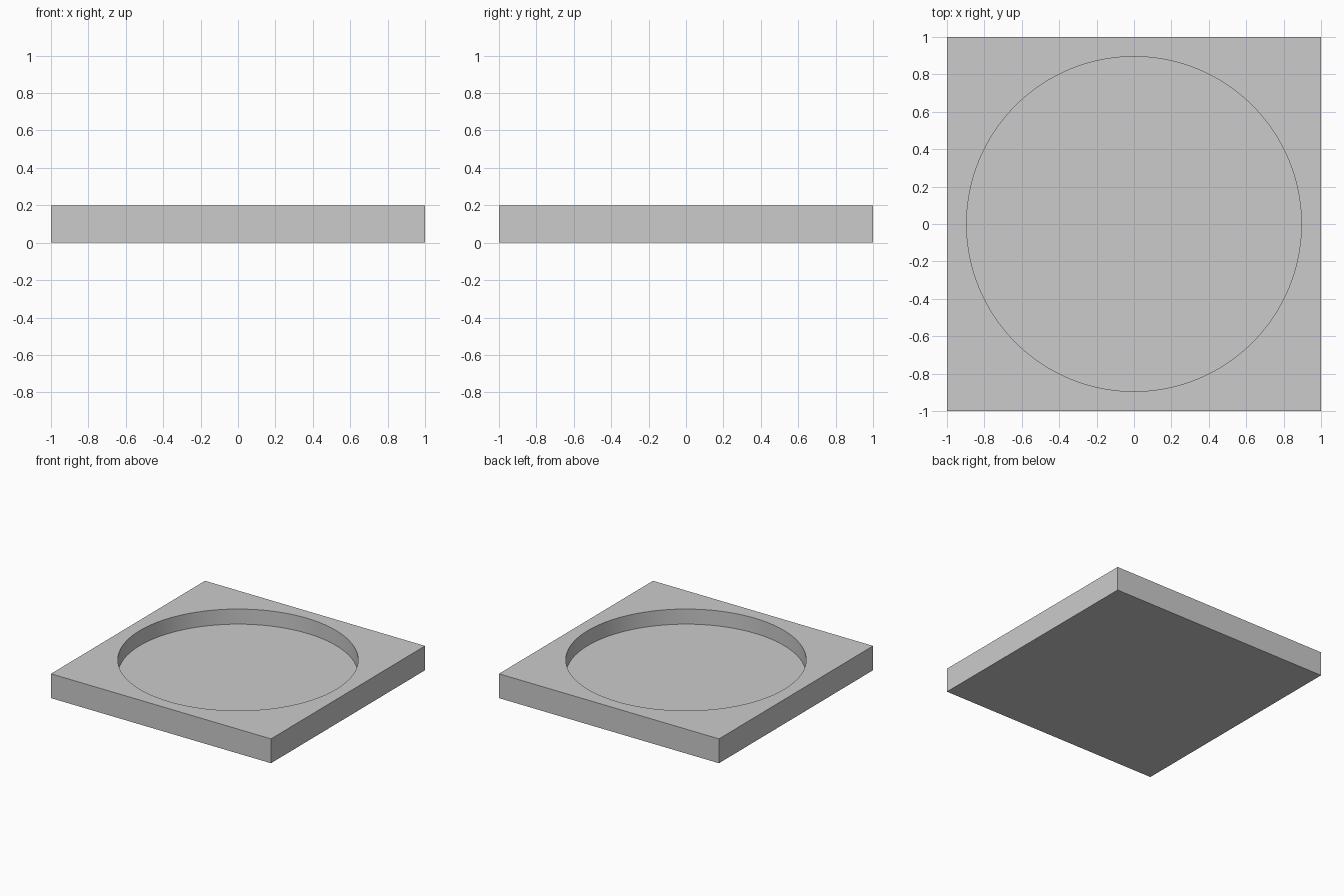
import bpy, bmesh
from math import cos, sin, tau

HALF, HEIGHT = 1.0, 0.2
RADIUS, FLOOR = 0.895, 0.076
SEGMENTS = 128  # multiple of 8, so the square's corners land on vertices

cube = bpy.data.objects.get("Cube")
if cube:
    bpy.data.objects.remove(cube, do_unlink=True)

# Plain grey material
grey = bpy.data.materials.new("plain_grey")
grey.use_nodes = True
colour = (0.6, 0.6, 0.6, 1)
grey.diffuse_color = colour
bsdf = next(n for n in grey.node_tree.nodes if n.type == 'BSDF_PRINCIPLED')
bsdf.inputs["Base Color"].default_value = colour

bm = bmesh.new()


def ring(z, square):
    """Closed loop of vertices around the z axis, on a circle or a square."""
    loop = []
    for i in range(SEGMENTS):
        c, s = cos(tau * i / SEGMENTS), sin(tau * i / SEGMENTS)
        r = HALF / max(abs(c), abs(s)) if square else RADIUS
        loop.append(bm.verts.new((r * c, r * s, z)))
    return loop


# Square underside and sides, top border, then the round recess
rings = [ring(0, True), ring(HEIGHT, True), ring(HEIGHT, False), ring(FLOOR, False)]
for a, b in zip(rings, rings[1:]):
    for i in range(SEGMENTS):
        j = (i + 1) % SEGMENTS
        bm.faces.new((a[i], a[j], b[j], b[i]))
bm.faces.new(rings[0][::-1])
bm.faces.new(rings[-1])
bmesh.ops.recalc_face_normals(bm, faces=bm.faces)

mesh = bpy.data.meshes.new("recessed_tray")
bm.to_mesh(mesh)
bm.free()
mesh.materials.append(grey)
tray = bpy.data.objects.new("recessed_tray", mesh)
bpy.context.collection.objects.link(tray)

# Smooth recess wall with crisp edges
bpy.ops.object.select_all(action='DESELECT')
tray.select_set(True)
bpy.context.view_layer.objects.active = tray
bpy.ops.object.shade_smooth_by_angle(angle=0.5)
